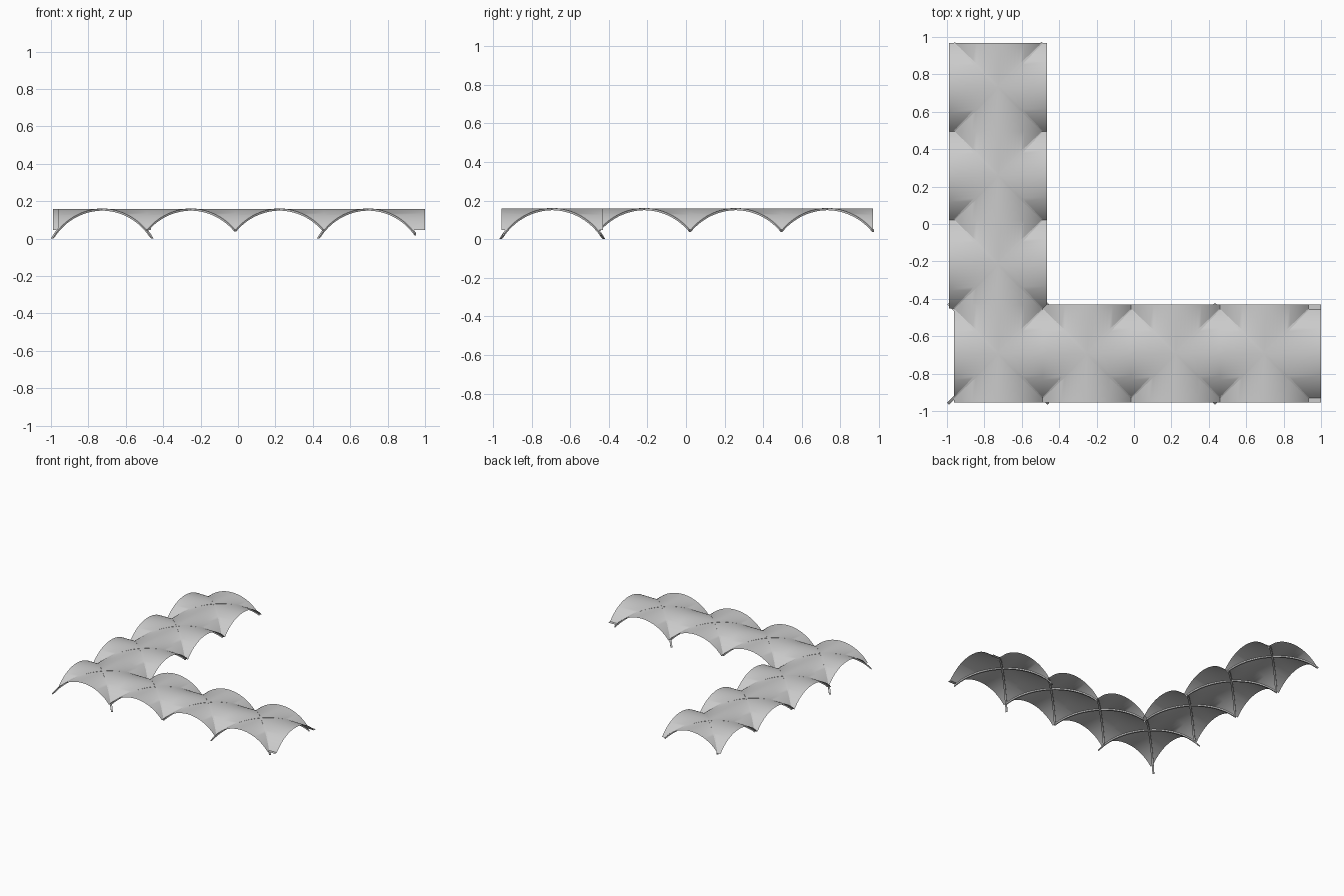
import bpy, bmesh, math

if "Cube" in bpy.data.objects:
    bpy.data.objects.remove(bpy.data.objects["Cube"])

R, TOP = 0.307, 0.159      # arch radius and crown height
H, E = 0.237, 0.262        # half bay pitch, half arm width
N = 24                     # segments per arch


def arch(t):
    return TOP - R + math.sqrt(R * R - t * t)


def finish(bm, name, angle=30):
    bmesh.ops.remove_doubles(bm, verts=bm.verts, dist=0.0002)
    bmesh.ops.dissolve_degenerate(bm, edges=bm.edges, dist=0.0001)
    bm.normal_update()
    me = bpy.data.meshes.new(name)
    bm.to_mesh(me)
    bm.free()
    ob = bpy.data.objects.new(name, me)
    bpy.context.collection.objects.link(ob)
    bpy.ops.object.select_all(action='DESELECT')
    ob.select_set(True)
    bpy.context.view_layer.objects.active = ob
    bpy.ops.object.shade_smooth_by_angle(angle=math.radians(angle))
    return ob


def face(bm, pts):
    f = bm.faces.new([bm.verts.new(p) for p in pts])
    f.normal_update()
    if f.normal.z < 0:
        f.normal_flip()


def vault(name, cx, cy, west, east, south, north):
    """Four curved webs meeting on the diagonals of one bay."""
    bm = bmesh.new()
    for dx, dy, ext in ((-1, 0, west), (1, 0, east), (0, -1, south), (0, 1, north)):
        def point(s, t):
            return (cx + dx * t + dy * s, cy + dy * t + dx * s, arch(s))
        for i in range(N):
            a, b = (-H + 2 * H * k / N for k in (i, i + 1))
            pts = [point(a, abs(a)), point(b, abs(b)), point(b, ext), point(a, ext)]
            if abs(abs(a) - ext) < 1e-6:
                pts.pop(3)
            if abs(abs(b) - ext) < 1e-6:
                pts.pop(2)
            face(bm, pts)
    return finish(bm, name)


def ribs(name, cx, cy, reach):
    """Slim curved ribs from the crown to each corner; reach maps corner to length."""
    bm = bmesh.new()
    w = 0.005
    for sx in (-1, 1):
        for sy in (-1, 1):
            rings = []
            for i in range(N + 1):
                t = reach.get((sx, sy), H) * i / N
                ring = []
                for side, dz in ((-w, -0.009), (w, -0.009), (w, 0.002), (-w, 0.002)):
                    ring.append(bm.verts.new((cx + sx * t + sy * side,
                                              cy + sy * t - sx * side,
                                              max(0, arch(t) + dz))))
                rings.append(ring)
            for p, q in zip(rings, rings[1:]):
                for k in range(4):
                    bm.faces.new((p[k], p[(k + 1) % 4], q[(k + 1) % 4], q[k]))
            bm.faces.new(rings[-1])
    bmesh.ops.recalc_face_normals(bm, faces=bm.faces)
    return finish(bm, name)


X0, Y0 = -0.726, -0.693
corners = [(a, b) for a in (-1, 1) for b in (-1, 1)]

# Arm along x, starting with the corner bay
for i in range(4):
    cx = X0 + 2 * H * i
    vault(f"long_arm_vault_{i + 1}", cx, Y0, H, 1.0 - cx if i == 3 else H, E, E)
    reach = {}
    if i == 0:
        reach = {c: 0.268 for c in corners}
    if i == 3:
        reach = {c: 0.268 if c[0] < 0 else 0.252 for c in corners}
    ribs(f"long_arm_ribs_{i + 1}", cx, Y0, reach)

# Arm along y
for i in range(1, 4):
    cy = Y0 + 2 * H * i + 0.003
    vault(f"side_arm_vault_{i}", X0, cy, E, E, H, H)
    ribs(f"side_arm_ribs_{i}", X0, cy, {})

# Small corner pieces at the open end of the long arm
bm = bmesh.new()
for s in (-1, 1):
    x = X0 + 7 * H
    z = arch(H)
    face(bm, [(x, Y0 + s * H, z), (1, Y0 + s * H, z), (1, Y0 + s * E, z), (x, Y0 + s * E, z)])
finish(bm, "end_springers")
